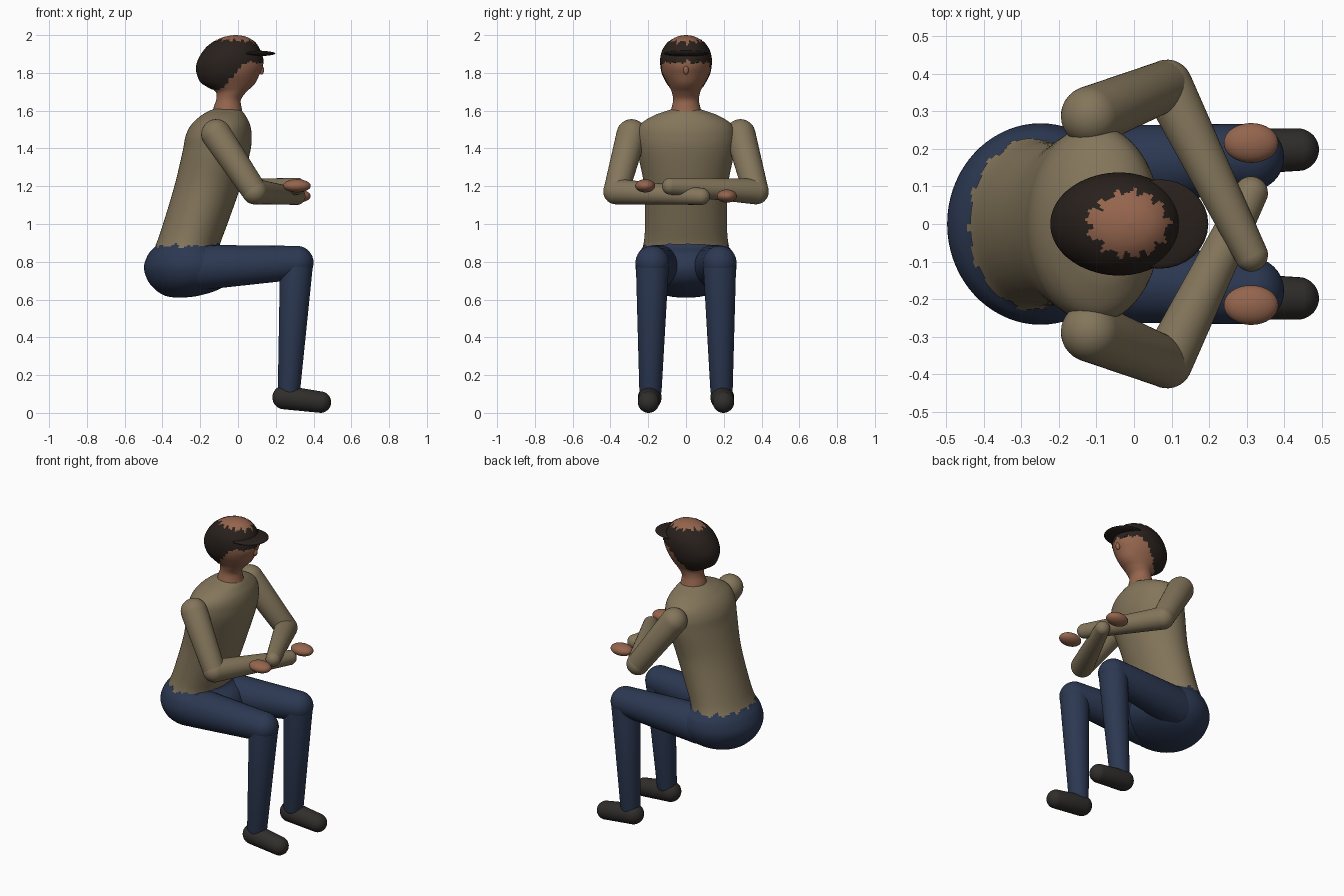
import bpy, bmesh, math
from mathutils import Vector

if "Cube" in bpy.data.objects:
    bpy.data.objects.remove(bpy.data.objects["Cube"])

COLORS = {"skin": (0.30, 0.13, 0.075, 1), "hair": (0.022, 0.015, 0.012, 1),
          "shirt": (0.23, 0.18, 0.105, 1), "denim": (0.025, 0.04, 0.085, 1),
          "shoe": (0.03, 0.027, 0.024, 1)}
MATS = {}
for key, col in COLORS.items():
    MATS[key] = bpy.data.materials.new(key)
    MATS[key].diffuse_color = col


def finish(name, bm, mat):
    bmesh.ops.recalc_face_normals(bm, faces=bm.faces)
    me = bpy.data.meshes.new(name)
    bm.to_mesh(me)
    bm.free()
    for p in me.polygons:
        p.use_smooth = True
    me.materials.append(MATS[mat])
    ob = bpy.data.objects.new(name, me)
    bpy.context.collection.objects.link(ob)
    return ob


def spline(rows, steps):
    """Catmull-Rom through the rows."""
    out = []
    for i in range(len(rows) - 1):
        p = [rows[max(0, min(len(rows) - 1, i + k))] for k in (-1, 0, 1, 2)]
        for s in range(steps):
            t = s / steps
            out.append([0.5 * (2 * b + (c - a) * t + (2 * a - 5 * b + 4 * c - d) * t * t
                               + (3 * b - a - 3 * c + d) * t ** 3) for a, b, c, d in zip(*p)])
    return out + [list(rows[-1])]


def loft(name, rows, mat, grow=0.0, keep=None, steps=5, seg=72):
    """Stack of horizontal ellipses; rows are z, back x, front x, half width."""
    bm = bmesh.new()
    rings = []
    for z, x0, x1, ry in spline(rows, steps):
        cx, rx, ry = (x0 + x1) / 2, abs(x1 - x0) / 2 + grow, max(ry, 0.002) + grow
        rings.append([bm.verts.new((cx + rx * math.cos(2 * math.pi * i / seg),
                                    ry * math.sin(2 * math.pi * i / seg), z)) for i in range(seg)])
    for a, b in zip(rings, rings[1:]):
        for i in range(seg):
            j = (i + 1) % seg
            bm.faces.new((a[i], a[j], b[j], b[i]))
    bm.faces.new(rings[0][::-1])
    bm.faces.new(rings[-1])
    if keep:
        drop = [f for f in bm.faces if not keep(f.calc_center_median())]
        bmesh.ops.delete(bm, geom=drop, context='FACES')
    return finish(name, bm, mat)


def capsule(name, a, ra, b, rb, mat):
    """Tapered round-ended limb from a to b."""
    a, b = Vector(a), Vector(b)
    rot = Vector((0, 0, 1)).rotation_difference(b - a)
    bm = bmesh.new()
    bmesh.ops.create_uvsphere(bm, u_segments=32, v_segments=18, radius=1)
    for v in bm.verts:
        end, r = (b, rb) if v.co.z > 0.001 else (a, ra)
        v.co = end + (rot @ v.co) * r
    return finish(name, bm, mat)


def ellipsoid(name, centre, radii, mat):
    bm = bmesh.new()
    bmesh.ops.create_uvsphere(bm, u_segments=32, v_segments=16, radius=1)
    for v in bm.verts:
        v.co = Vector(centre) + Vector([c * r for c, r in zip(v.co, radii)])
    return finish(name, bm, mat)


def jag(a):
    """Irregular zigzag used for ragged edges."""
    return 0.6 * math.sin(13 * a + 1) + 0.4 * math.sin(23 * a)


# Hips
loft("hips", [(0.61, -0.33, -0.29, 0.03), (0.62, -0.385, -0.21, 0.10), (0.65, -0.435, -0.11, 0.18),
              (0.70, -0.477, -0.03, 0.24), (0.77, -0.498, 0.0, 0.268), (0.84, -0.475, -0.03, 0.255),
              (0.89, -0.432, -0.095, 0.22), (0.95, -0.41, -0.08, 0.21)], "denim")

# Shirt body with a ragged hem
loft("shirt", [(0.84, -0.47, -0.10, 0.25), (0.89, -0.432, -0.10, 0.222), (1.0, -0.393, -0.06, 0.213),
               (1.2, -0.333, 0.01, 0.218), (1.38, -0.29, 0.06, 0.252), (1.47, -0.272, 0.068, 0.258),
               (1.53, -0.24, 0.058, 0.235), (1.575, -0.19, 0.035, 0.165), (1.60, -0.145, 0.015, 0.095),
               (1.61, -0.12, 0.0, 0.065)], "shirt", 0.004,
     lambda c: c.z > 0.883 + 0.014 * jag(math.atan2(c.y, c.x + 0.27)), steps=8)

# Head and neck
HEAD = [(1.57, -0.14, 0.03, 0.09), (1.62, -0.128, 0.018, 0.075), (1.66, -0.115, 0.016, 0.068),
        (1.70, -0.118, 0.045, 0.076), (1.725, -0.158, 0.073, 0.088), (1.75, -0.195, 0.094, 0.102),
        (1.79, -0.213, 0.113, 0.122), (1.83, -0.219, 0.13, 0.131), (1.87, -0.208, 0.131, 0.133),
        (1.91, -0.185, 0.118, 0.126), (1.94, -0.16, 0.104, 0.111), (1.965, -0.127, 0.085, 0.09),
        (1.985, -0.09, 0.058, 0.062), (1.996, -0.05, 0.025, 0.032), (2.0, -0.015, -0.008, 0.003)]
loft("head", HEAD, "skin")


# Hair: sides and back, open ragged crown, fringe
def in_hair(c):
    a = math.atan2(c.y, c.x + 0.01)
    if c.z > 1.9:
        back = 0.25 if abs(a) > 2.7 else 0.0
        return ((c.x + 0.01) / 0.105) ** 2 + (c.y / 0.09) ** 2 > 0.9 + back + 0.28 * jag(a)
    line = 1.71 + 1.15 * (c.x + 0.09) if c.x < 0.03 else 1.855
    return c.z > max(1.712, line + (0.012 * jag(a) if c.x > -0.1 else 0))


loft("hair", HEAD, "hair", 0.004, in_hair)
ellipsoid("cap_peak", (0.068, 0, 1.903), (0.13, 0.119, 0.016), "hair")
ellipsoid("nose", (0.124, 0, 1.815), (0.014, 0.014, 0.024), "skin")

for side, s in (("left", 1), ("right", -1)):
    # Face detail
    ellipsoid(side + "_eye", (0.112, 0.05 * s, 1.862), (0.012, 0.022, 0.01), "hair")

    # Folded arms: the left forearm lies above the right
    elbow = (0.088, 0.37 * s, 1.172)
    wrist_z = 1.2 if s > 0 else 1.146
    capsule(side + "_upper_arm", (-0.115, 0.288 * s, 1.475), 0.08, elbow, 0.068, "shirt")
    capsule(side + "_forearm", elbow, 0.068, (0.312, -0.082 * s, wrist_z), 0.045, "shirt")
    ellipsoid(side + "_hand", (0.312, -0.216 * s, wrist_z + 0.002), (0.073, 0.053, 0.035), "skin")

    # Legs and shoes
    knee = (0.31, 0.178 * s, 0.795)
    capsule(side + "_thigh", (-0.2, 0.142 * s, 0.77), 0.12, knee, 0.09, "denim")
    capsule(side + "_shin", knee, 0.088, (0.27, 0.188 * s, 0.125), 0.06, "denim")
    capsule(side + "_shoe", (0.245, 0.192 * s, 0.082), 0.063, (0.436, 0.198 * s, 0.057), 0.057, "shoe")

for m in bpy.data.materials:
    if m.users and not m.is_grease_pencil:
        m.use_nodes = True
        m.node_tree.nodes["Principled BSDF"].inputs["Base Color"].default_value = m.diffuse_color
